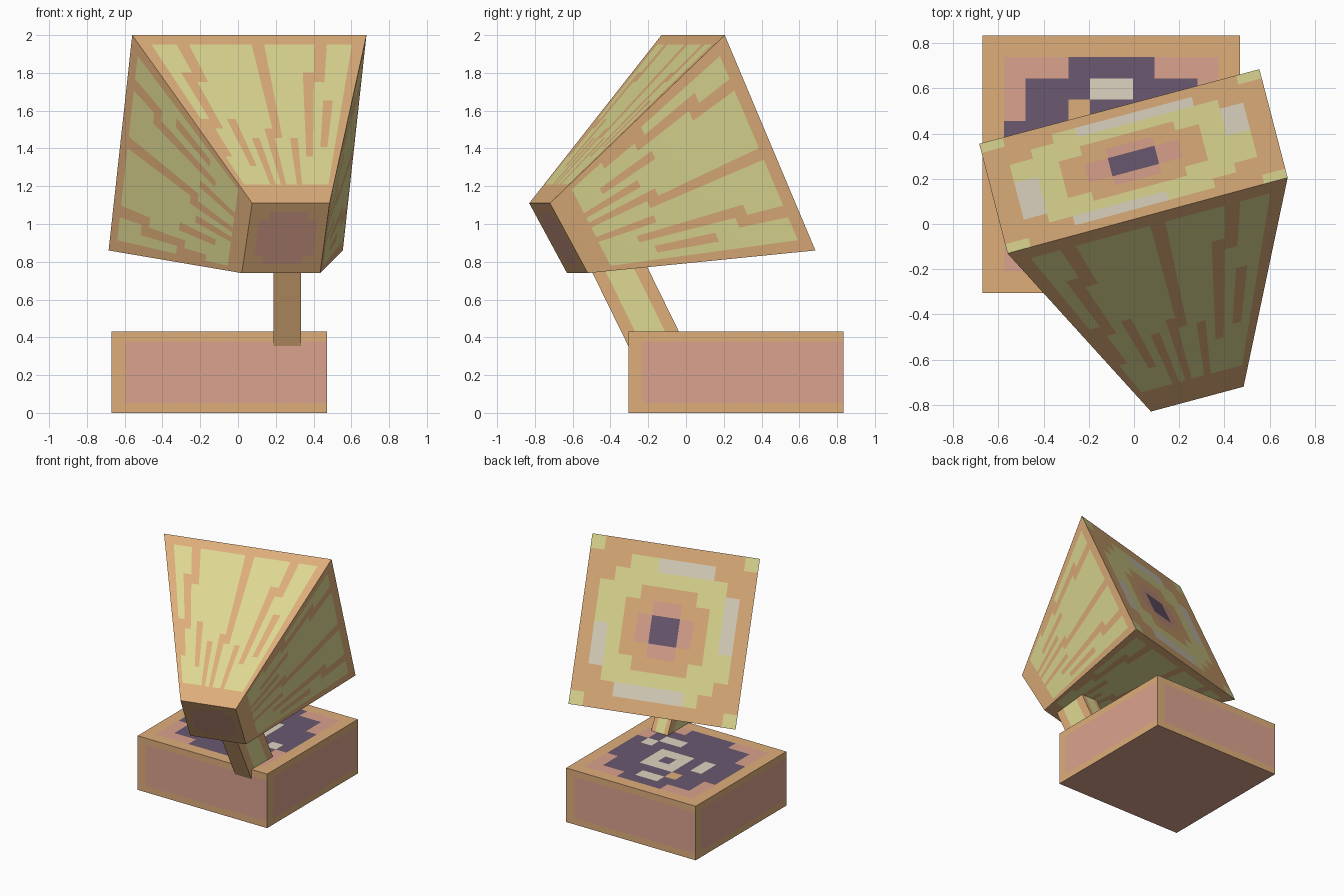
import bpy
from mathutils import Vector

if "Cube" in bpy.data.objects:
    bpy.data.objects.remove(bpy.data.objects["Cube"])


def srgb(*c):
    return [((v / 255 + 0.055) / 1.055) ** 2.4 for v in c] + [1.0]


PALETTE = {
    "orange_wood": srgb(222, 174, 122),
    "straw_yellow": srgb(222, 217, 146),
    "dusty_pink": srgb(218, 162, 141),
    "dark_purple": srgb(107, 89, 113),
    "pale_grey": srgb(222, 212, 192),
}
MATS = []
for mat_name, colour in PALETTE.items():
    m = bpy.data.materials.new(mat_name)
    m.diffuse_color = colour
    m.use_nodes = True
    m.node_tree.nodes["Principled BSDF"].inputs["Base Color"].default_value = m.diffuse_color
    MATS.append(m)
ORANGE, YELLOW, PINK, PURPLE, GREY = range(5)


def even(n):
    return [i / n for i in range(n + 1)]


class Part:
    """Collects flat panels, each cut into cells coloured by a rule."""

    def __init__(self, name):
        self.name, self.verts, self.faces, self.mats = name, [], [], []

    def panel(self, corners, us, vs, rule):
        # corners seen from outside: top left, top right, bottom right, bottom left
        a, b, c, d = map(Vector, corners)
        start, w = len(self.verts), len(us)
        for v in vs:
            for u in us:
                self.verts.append(a.lerp(b, u).lerp(d.lerp(c, u), v))
        for j in range(len(vs) - 1):
            for i in range(w - 1):
                k = start + j * w + i
                self.faces.append((k, k + w, k + w + 1, k + 1))
                self.mats.append(rule(i, j))

    def build(self):
        mesh = bpy.data.meshes.new(self.name)
        mesh.from_pydata(self.verts, [], self.faces)
        for m in MATS:
            mesh.materials.append(m)
        mesh.polygons.foreach_set("material_index", self.mats)
        mesh.update()
        obj = bpy.data.objects.new(self.name, mesh)
        bpy.context.collection.objects.link(obj)


def inside(i, j, rects):
    return any(x0 <= i < x1 and y0 <= j < y1 for x0, x1, y0, y1 in rects)


# --- Base block -------------------------------------------------------------
TOP_GREY = [(5, 7, 2, 3), (3, 4, 5, 7), (7, 9, 8, 9), (9, 10, 7, 8), (5, 8, 4, 7)]


def base_top(i, j):
    a, b = abs(i - 5.5), abs(j - 5.5)
    if (i, j) == (4, 3):
        return ORANGE
    if (i, j) != (6, 5) and inside(i, j, TOP_GREY):
        return GREY
    if max(a, b) < 4 or (max(a, b) < 5 and min(a, b) < 2):
        return PURPLE
    return PINK if max(a, b) < 5 else ORANGE


X0, X1, Y0, Y1, H = -0.67, 0.47, -0.305, 0.835, 0.43
ring = [(X0, Y0), (X1, Y0), (X1, Y1), (X0, Y1)]
low = [(x, y, 0) for x, y in ring]
high = [(x, y, H) for x, y in ring]
base = Part("base_block")
base.panel((high[3], high[2], high[1], high[0]), even(12), even(12), base_top)
base.panel(low, [0, 1], [0, 1], lambda i, j: PINK)
for k in range(4):
    n = (k + 1) % 4
    base.panel((high[k], high[n], low[n], low[k]), [0, 0.063, 1], [0, 0.12, 0.88, 1],
               lambda i, j: PINK if i == 1 and j == 1 else ORANGE)
base.build()

# --- Leaning arm ------------------------------------------------------------
axis, across = Vector((0, -0.44, 0.898)), Vector((0, 0.898, 0.44))
origin = Vector((0.26, -0.19, 0.43))


def arm_ring(t):
    return [origin + axis * t + across * (s * 0.137) + Vector((x * 0.0725, 0, 0))
            for x, s in ((-1, -1), (1, -1), (1, 1), (-1, 1))]


low, high = arm_ring(-0.2), arm_ring(0.5)
arm = Part("leaning_arm")
for k in range(4):
    n = (k + 1) % 4
    arm.panel((high[k], high[n], low[n], low[k]), [0, 0.24, 0.76, 1], [0, 1],
              lambda i, j, k=k: YELLOW if i == 1 and k else ORANGE)
arm.panel((high[3], high[2], high[1], high[0]), [0, 1], [0, 1], lambda i, j: ORANGE)
arm.panel(low, [0, 1], [0, 1], lambda i, j: ORANGE)
arm.build()

# --- Horn -------------------------------------------------------------------
# Corners in order: top left, top right, bottom right, bottom left (from front)
mouth = [(-0.56, -0.13, 2.0), (0.68, 0.205, 2.0), (0.555, 0.685, 0.86), (-0.685, 0.355, 0.86)]
throat = [(0.075, -0.83, 1.11), (0.485, -0.72, 1.11), (0.435, -0.52, 0.74), (0.02, -0.63, 0.74)]

# Orange streaks running from the mouth towards the throat
STREAKS = [(3, 4, 0, 5), (2, 3, 4, 10), (1, 2, 9, 13), (4, 5, 9, 14), (6, 7, 11, 18),
           (9, 10, 0, 11), (8, 9, 10, 18), (14, 15, 0, 5), (13, 14, 4, 13),
           (15, 16, 7, 12), (11, 12, 11, 18)]


def horn_side(i, j):
    if i in (0, 17) or j == 0 or j > 15 or inside(i, j, STREAKS):
        return ORANGE
    return YELLOW


MOUTH_GREY = [(5, 9, 1, 2), (10, 11, 3, 7), (1, 2, 6, 9), (3, 8, 10, 11)]


def mouth_face(i, j):
    a, b = abs(i - 5.5), abs(j - 5.5)
    if inside(i, j, MOUTH_GREY):
        return GREY
    # stepped rings from the centre out
    for size, diagonal, mat in ((0.5, 1, PURPLE), (1.5, 2, PINK), (2.5, 4, ORANGE), (4.5, 7, YELLOW)):
        if max(a, b) <= size and a + b <= diagonal:
            return mat
    return YELLOW if a + b == 11 else ORANGE


def throat_face(i, j):
    a, b = abs(i - 3.5), abs(j - 3.5)
    return PINK if max(a, b) < 3 and a + b < 5 else ORANGE


horn = Part("horn")
for k in range(4):
    n = (k + 1) % 4
    horn.panel((mouth[k], mouth[n], throat[n], throat[k]), even(18), even(18), horn_side)
horn.panel((mouth[1], mouth[0], mouth[3], mouth[2]), even(12), even(12), mouth_face)
horn.panel(throat, even(8), even(8), throat_face)
horn.build()
